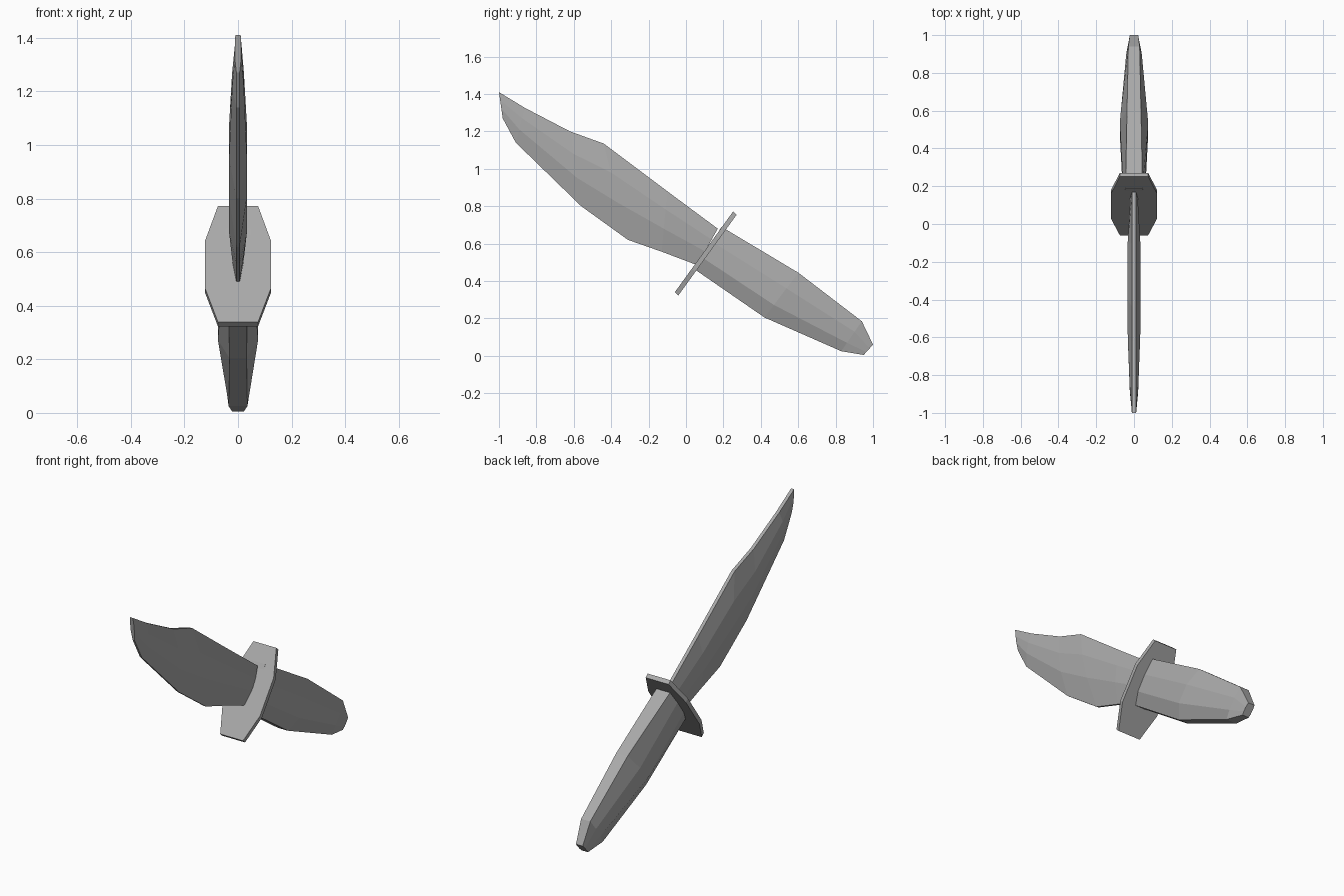
import bpy, bmesh
from mathutils import Vector

cube = bpy.data.objects.get("Cube")
if cube:
    bpy.data.objects.remove(cube)

# Single plain grey
grey = bpy.data.materials.new("plain_grey")
grey.use_nodes = True
colour = (0.4, 0.4, 0.4, 1)
grey.diffuse_color = colour
grey.node_tree.nodes["Principled BSDF"].inputs["Base Color"].default_value = colour


def loft(name, rings):
    """Skin closed rings of points and cap both ends."""
    bm = bmesh.new()
    loops = [[bm.verts.new(p) for p in ring] for ring in rings]
    for a, b in zip(loops, loops[1:]):
        n = len(a)
        for i in range(n):
            j = (i + 1) % n
            bm.faces.new((a[i], a[j], b[j], b[i]))
    bm.faces.new(loops[0])
    bm.faces.new(loops[-1])
    bmesh.ops.recalc_face_normals(bm, faces=bm.faces[:])
    mesh = bpy.data.meshes.new(name)
    bm.to_mesh(mesh)
    bm.free()
    mesh.materials.append(grey)
    obj = bpy.data.objects.new(name, mesh)
    bpy.context.collection.objects.link(obj)


def section(upper, lower, widths, splits):
    """Eight-sided ring between an upper and a lower (y, z) point."""
    u, l = Vector((0, *upper)), Vector((0, *lower))
    stops = (0, *splits, 1)
    side = [u.lerp(l, t) + Vector((w, 0, 0)) for t, w in zip(stops, widths)]
    return side + [Vector((-p.x, p.y, p.z)) for p in reversed(side)]


# Blade: spine point, edge point, half widths from spine to edge
blade = [
    ((-1.0, 1.41), (-0.98, 1.27), (0.01, 0.012, 0.012, 0.006)),
    ((-0.86, 1.325), (-0.91, 1.14), (0.01, 0.022, 0.022, 0.006)),
    ((-0.62, 1.20), (-0.56, 0.80), (0.01, 0.033, 0.033, 0.006)),
    ((-0.44, 1.135), (-0.31, 0.62), (0.01, 0.034, 0.034, 0.006)),
    ((-0.10, 0.88), (-0.13, 0.557), (0.01, 0.034, 0.034, 0.006)),
    ((0.17, 0.68), (0.06, 0.485), (0.01, 0.02, 0.02, 0.006)),
]
loft("blade", [section(*s, (0.3, 0.62)) for s in blade])

# Handle: swells in the middle, narrows to the pommel end
handle = [
    ((0.19, 0.69), (0.05, 0.46), (0.045, 0.055, 0.055, 0.035)),
    ((0.60, 0.445), (0.42, 0.205), (0.037, 0.075, 0.075, 0.032)),
    ((0.94, 0.185), (0.83, 0.025), (0.03, 0.041, 0.041, 0.035)),
    ((1.0, 0.06), (0.95, 0.005), (0.022, 0.025, 0.025, 0.022)),
]
loft("handle", [section(*s, (0.35, 0.72)) for s in handle])

# Guard: thin chamfered plate across the grip
bottom, top = Vector((0, -0.06, 0.34)), Vector((0, 0.252, 0.772))
thickness = Vector((0, 0.019, -0.017))
outline = [(0, 0.075), (0.29, 0.123), (0.7, 0.123), (1, 0.075)]
half = [bottom.lerp(top, t) + Vector((w, 0, 0)) for t, w in outline]
front_ring = half + [Vector((-p.x, p.y, p.z)) for p in reversed(half)]
loft("guard", [front_ring, [p + thickness for p in front_ring]])
